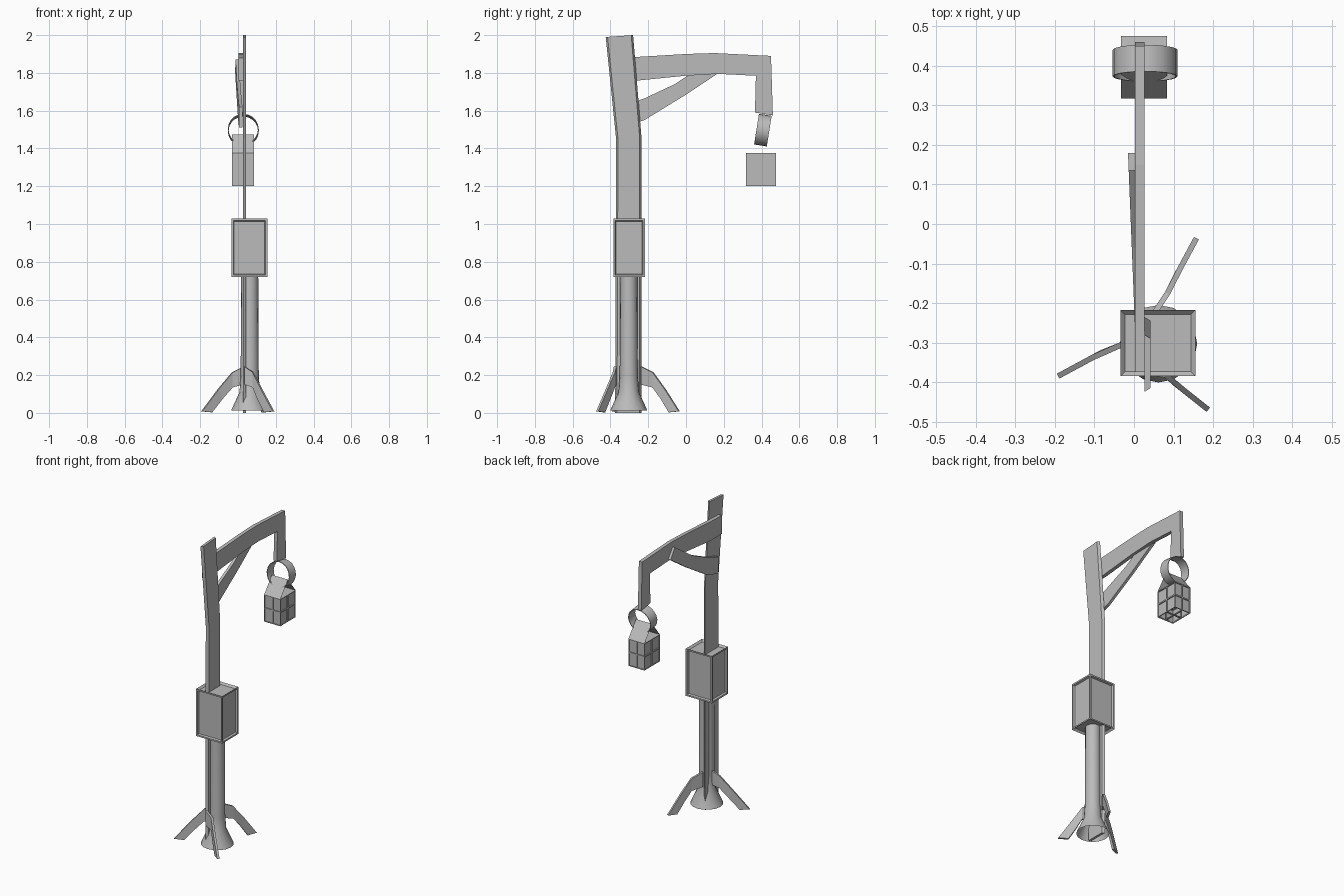
import bpy, bmesh, math
from mathutils import Vector, Matrix

cube = bpy.data.objects.get("Cube")
if cube:
    bpy.data.objects.remove(cube, do_unlink=True)

grey = bpy.data.materials.new("plain_grey")
grey.use_nodes = True
colour = (0.5, 0.5, 0.5, 1)
grey.diffuse_color = colour
grey.node_tree.nodes["Principled BSDF"].inputs["Base Color"].default_value = colour


def finish(name, bm, smooth=False, fix_normals=True):
    if fix_normals:
        bmesh.ops.recalc_face_normals(bm, faces=bm.faces)
    mesh = bpy.data.meshes.new(name)
    bm.to_mesh(mesh)
    bm.free()
    mesh.materials.append(grey)
    obj = bpy.data.objects.new(name, mesh)
    bpy.context.collection.objects.link(obj)
    if smooth:
        bpy.ops.object.select_all(action='DESELECT')
        obj.select_set(True)
        bpy.context.view_layer.objects.active = obj
        bpy.ops.object.shade_smooth_by_angle(angle=math.radians(40))
    return obj


def plank(name, lower, upper, x_at, thick, taper=0):
    """Board between two matching edge lines in (y, z); x_at(y) is its inner side."""
    bm = bmesh.new()
    rings = []
    for a, b in zip(lower, upper):
        a, b = Vector(a), Vector(b)
        t = (b - a).normalized() * taper
        corners = [(a, 0), (b, 0), (b - t, thick), (a + t, thick)]
        rings.append([bm.verts.new((x_at(p.x) + dx, p.x, p.y)) for p, dx in corners])
    for r, s in zip(rings, rings[1:]):
        for i in range(4):
            j = (i + 1) % 4
            bm.faces.new((r[i], r[j], s[j], s[i]))
    bm.faces.new(rings[0])
    bm.faces.new(rings[-1])
    return finish(name, bm)


def box(lo, hi):
    lo, hi = Vector(lo), Vector(hi)
    bm = bmesh.new()
    bmesh.ops.create_cube(bm, size=1, matrix=Matrix.Translation((lo + hi) / 2)
                          @ Matrix.Diagonal((hi - lo).to_4d()))
    return bm


# Upright post, kinked backwards near the top
plank("post", [(-.375, 0), (-.37, 1.45), (-.425, 1.99)],
      [(-.235, 0), (-.235, 1.45), (-.28, 2)], lambda y: .026, .016, .01)

# Crossarm with the drop end that carries the ring
plank("crossarm", [(-.375, 1.76), (-.25, 1.76), (.0, 1.785), (.17, 1.795), (.365, 1.785), (.37, 1.785), (.365, 1.59)],
      [(-.375, 1.88), (-.25, 1.885), (.0, 1.9), (.15, 1.905), (.35, 1.895), (.45, 1.89), (.46, 1.575)],
      lambda y: .002, .024)

# Diagonal brace on the side of the arm
plank("brace", [(-.345, 1.51), (-.22, 1.55), (.0, 1.685), (.18, 1.805)],
      [(-.345, 1.62), (-.22, 1.665), (-.06, 1.74), (.135, 1.87)],
      lambda y: .004 - .04 * (y + .3), .018)

# Hollow pole with a flared foot
bm = bmesh.new()
centre = Vector((.062, -.303, 0))
sides = 16
rings = []
for radius, z in [(.098, .012), (.093, .025), (.054, .11), (.048, .2), (.045, .75)]:
    rings.append([bm.verts.new(centre + Vector((radius * math.cos(math.tau * i / sides),
                 radius * math.sin(math.tau * i / sides), z))) for i in range(sides)])
for r, s in zip(rings, rings[1:]):
    for i in range(sides):
        j = (i + 1) % sides
        bm.faces.new((r[i], r[j], s[j], s[i]))
finish("pole", bm, smooth=True)


# Three bent plank legs
def leg(name, path):
    heights = [(.15, .245), (.135, .215), (.075, .125), (.003, .008)]
    bm = bmesh.new()
    path = [Vector(p) for p in path]
    out = (path[-1] - path[-2]).normalized()
    rings = []
    for i, (p, (low, high)) in enumerate(zip(path, heights)):
        d = (path[min(i + 1, 3)] - path[max(i - 1, 0)]).normalized()
        side = Vector((-d.y, d.x)) * .007
        shift = out * (.06 if i == 3 else .025 if i == 2 else 0)
        ring = []
        for q, z in [(p - side - shift, low), (p + side - shift, low),
                     (p + side, high), (p - side, high)]:
            ring.append(bm.verts.new((q.x, q.y, z)))
        rings.append(ring)
    for r, s in zip(rings, rings[1:]):
        for i in range(4):
            j = (i + 1) % 4
            bm.faces.new((r[i], r[j], s[j], s[i]))
    bm.faces.new(rings[0])
    bm.faces.new(rings[-1])
    finish(name, bm)


leg("side_leg", [(.03, -.295), (-.03, -.305), (-.105, -.338), (-.192, -.385)])
leg("back_leg", [(.045, -.235), (.085, -.175), (.118, -.11), (.158, -.036)])
leg("front_leg", [(.035, -.375), (.08, -.382), (.125, -.42), (.188, -.47)])

# Control box with a sunken panel on every face
bm = box((-.034, -.385, .72), (.155, -.218, 1.028))
upright = [f for f in bm.faces if abs(f.normal.z) < .5]
flat = [f for f in bm.faces if abs(f.normal.z) > .5]
bmesh.ops.inset_individual(bm, faces=upright, thickness=.014)
bmesh.ops.inset_individual(bm, faces=upright, thickness=.006, depth=-.012)
bmesh.ops.inset_individual(bm, faces=flat, thickness=.016, depth=-.012)
finish("control_box", bm)

# Leaning hanging ring
bm = bmesh.new()
sides = 20
tilt = Matrix.Translation((.028, .407, 1.497)) @ Matrix.Rotation(math.radians(-9), 4, 'X')
rings = []
for i in range(sides):
    a = math.tau * i / sides
    section = [(.082, -.034), (.082, .034), (.078, .034), (.078, -.034)]
    rings.append([bm.verts.new(tilt @ Vector((r * math.cos(a), y, r * math.sin(a))))
                  for r, y in section])
for k in range(sides):
    r, s = rings[k], rings[(k + 1) % sides]
    for i in range(4):
        j = (i + 1) % 4
        bm.faces.new((r[i], r[j], s[j], s[i]))
finish("hanging_ring", bm, smooth=True)

# Lantern body with four panes per side and an open bottom lattice
bm = box((-.033, .317, 1.2), (.084, .476, 1.375))
bmesh.ops.subdivide_edges(bm, edges=bm.edges[:], cuts=1, use_grid_fill=True)
bm.normal_update()
panes = [f for f in bm.faces if f.normal.z < .5]
bmesh.ops.inset_individual(bm, faces=panes, thickness=.006)
bmesh.ops.inset_individual(bm, faces=panes, thickness=.0002, depth=-.006)
bm.normal_update()
bmesh.ops.delete(bm, geom=[f for f in panes if f.normal.z < -.5], context='FACES')
finish("lantern_body", bm, fix_normals=False)

# Thin gabled lantern roof with open ends
bm = bmesh.new()
rows = [[bm.verts.new((x, y, z)) for x in (-.033, .084)]
        for y, z in [(.317, 1.375), (.397, 1.475), (.476, 1.375)]]
for a, b in zip(rows, rows[1:]):
    bm.faces.new((a[0], a[1], b[1], b[0]))
finish("lantern_roof", bm, fix_normals=False)
